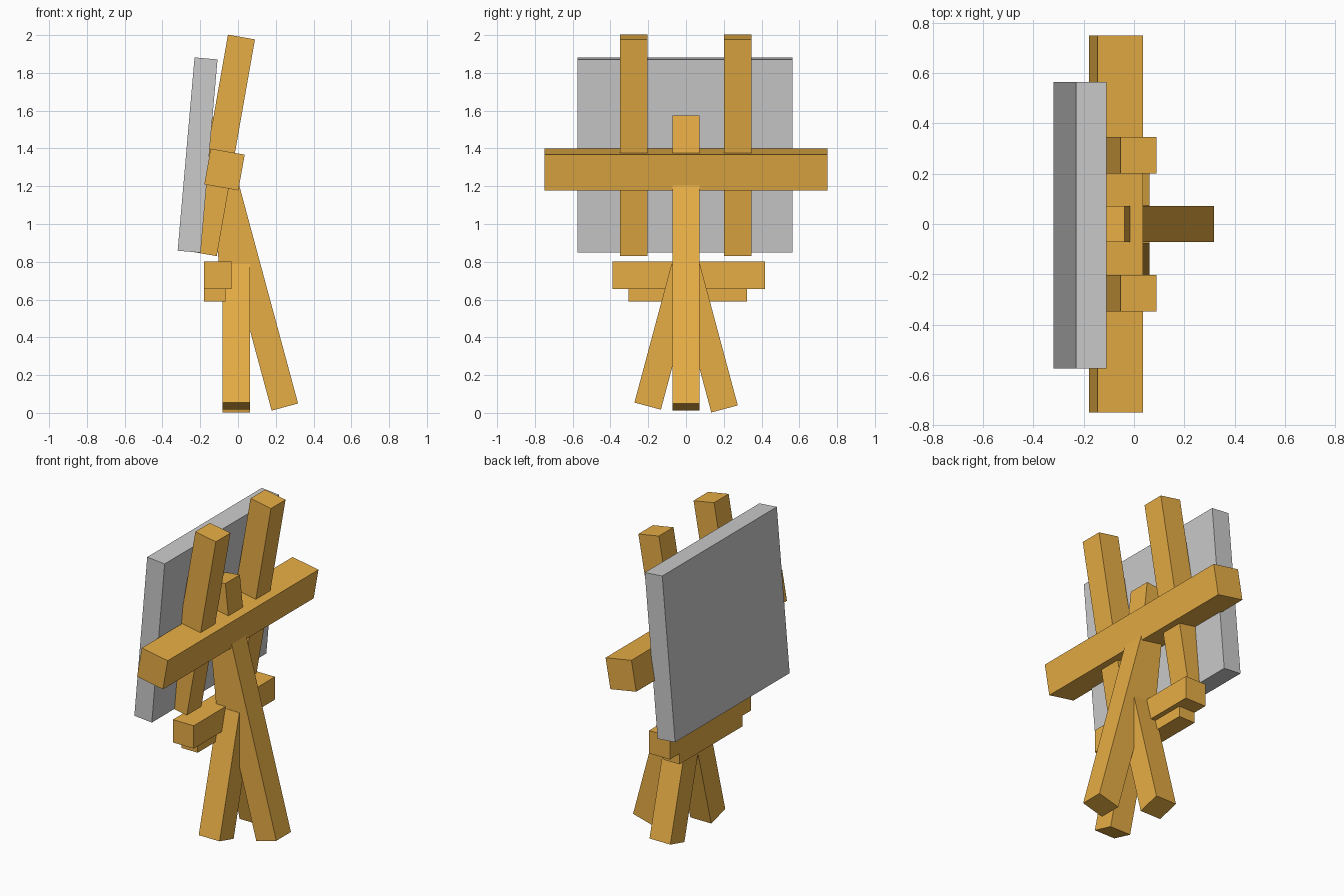
import bpy
from math import radians
from mathutils import Euler, Vector

if "Cube" in bpy.data.objects:
    bpy.data.objects.remove(bpy.data.objects["Cube"])

wood = bpy.data.materials.new("wood")
wood.diffuse_color = (0.8, 0.42, 0.06, 1)
wood.use_nodes = True
wood.node_tree.nodes["Principled BSDF"].inputs["Base Color"].default_value = wood.diffuse_color


def box(name, center, size, rx=0, ry=0, mat=wood):
    """Box of the given size, tilted about x or y (degrees)."""
    bpy.ops.mesh.primitive_cube_add(size=1, location=center,
                                    rotation=(radians(rx), radians(ry), 0))
    ob = bpy.context.object
    ob.name = name
    ob.scale = size
    bpy.ops.object.transform_apply(location=False, rotation=False, scale=True)
    if mat:
        ob.data.materials.append(mat)
    return ob


def beam(name, base, length, rx=0, ry=0, w=0.145):
    """Square beam rising from the centre of its lower end."""
    axis = Euler((radians(rx), radians(ry), 0)).to_matrix() @ Vector((0, 0, 1))
    return box(name, Vector(base) + axis * length / 2, (w, w, length), rx, ry)


# Canvas board leaning back
box("canvas", (-0.214, -0.005, 1.365), (0.122, 1.14, 1.027), ry=5, mat=None)

# Pair of uprights behind the canvas
for side, y in (("left", -0.276), ("right", 0.273)):
    beam("upright_" + side, (-0.184, y, 0.8425), 1.165, ry=10)

# Wide crossbar
box("crossbar", (-0.0715, 0, 1.2885), (0.183, 1.5, 0.192), ry=10)

# Centre post, from between the legs to above the crossbar
beam("centre_post", (-0.01, 0, 0.62), 0.952, ry=-6)

# Rear leg
beam("rear_leg", (0.248, 0, 0.031), 1.27, ry=-15.1)

# Splayed front legs
beam("front_leg_left", (-0.01, -0.203, 0.036), 0.76, rx=-15)
beam("front_leg_right", (-0.01, 0.204, 0.021), 0.775, rx=15)

# Tray and the batten under it
box("tray", (-0.108, 0.014, 0.729), (0.145, 0.808, 0.144))
box("tray_batten", (-0.124, 0.009, 0.6235), (0.113, 0.627, 0.067))
